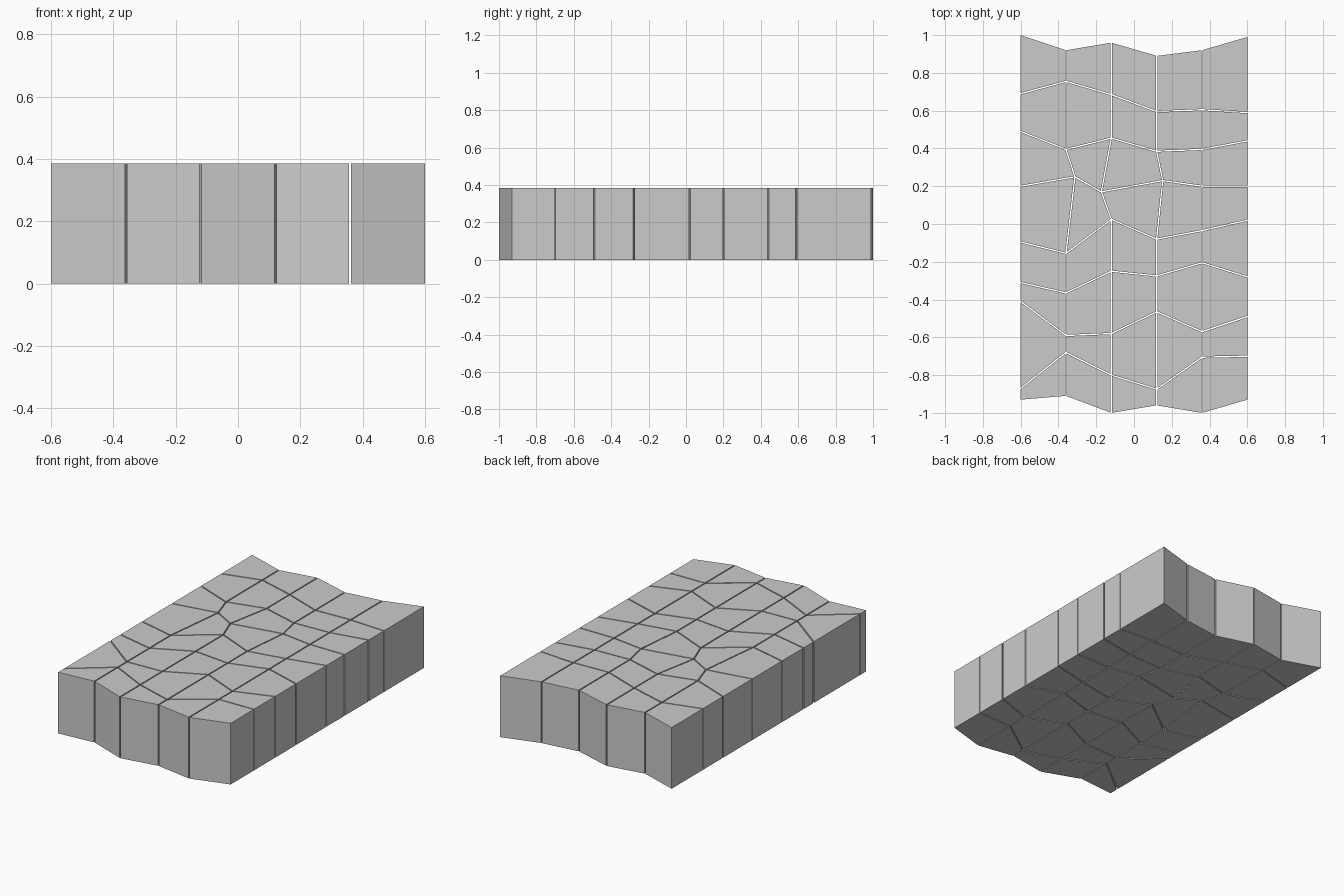
import bpy, bmesh
from mathutils import Vector

if "Cube" in bpy.data.objects:
    bpy.data.objects.remove(bpy.data.objects["Cube"])

HEIGHT = 0.385
HALF_GAP = 0.0035
XS = [-0.6, -0.36, -0.12, 0.12, 0.36, 0.6]

# Joint heights along each column line, back to front
JOINTS = [
    [1.00, 0.69, 0.49, 0.20, -0.095, -0.31, -0.41, -0.87, -0.93],
    [0.92, 0.755, 0.395, 0.25, -0.155, -0.365, -0.59, -0.68, -0.91],
    [0.96, 0.685, 0.455, 0.17, 0.025, -0.25, -0.58, -0.80, -1.00],
    [0.89, 0.595, 0.385, 0.23, -0.08, -0.275, -0.465, -0.875, -0.96],
    [0.92, 0.605, 0.395, 0.20, -0.035, -0.205, -0.57, -0.705, -1.00],
    [0.99, 0.59, 0.44, 0.20, 0.02, -0.28, -0.49, -0.70, -0.93],
]
# Three central joints are nudged sideways
SHIFT = {(1, 3): 0.047, (2, 3): -0.053, (3, 3): 0.032}
COLS, ROWS = len(XS) - 1, len(JOINTS[0]) - 1


def joint(c, r):
    return Vector((XS[c] + SHIFT.get((c, r), 0), JOINTS[c][r]))


def inset(pts, offsets):
    """Move each edge of a counter-clockwise polygon inwards by its offset."""
    lines = []
    for i, p in enumerate(pts):
        d = (pts[(i + 1) % len(pts)] - p).normalized()
        lines.append((p + Vector((-d.y, d.x)) * offsets[i], d))
    out = []
    for i, p in enumerate(pts):
        (a, u), (b, v) = lines[i - 1], lines[i]
        k = u.cross(v)
        out.append(a + u * ((b - a).cross(v) / k) if abs(k) > 0.02 else b)
    return out


def stone(c, r):
    # Outline: left, front, right, back edges; outer edges keep full size
    pts = [joint(c, r), joint(c, r + 1), joint(c + 1, r + 1), joint(c + 1, r)]
    outer = [c == 0, r == ROWS - 1, c == COLS - 1, r == 0]
    pts = inset(pts, [0 if o else HALF_GAP for o in outer])

    bm = bmesh.new()
    low = [bm.verts.new((p.x, p.y, 0)) for p in pts]
    high = [bm.verts.new((p.x, p.y, HEIGHT)) for p in pts]
    bm.faces.new(low[::-1])
    bm.faces.new(high)
    for i in range(4):
        j = (i + 1) % 4
        bm.faces.new((low[i], low[j], high[j], high[i]))
    name = f"paving_stone_{r + 1}_{c + 1}"
    mesh = bpy.data.meshes.new(name)
    bm.to_mesh(mesh)
    bm.free()
    bpy.context.collection.objects.link(bpy.data.objects.new(name, mesh))


# Slab of separate stones
for c in range(COLS):
    for r in range(ROWS):
        stone(c, r)
